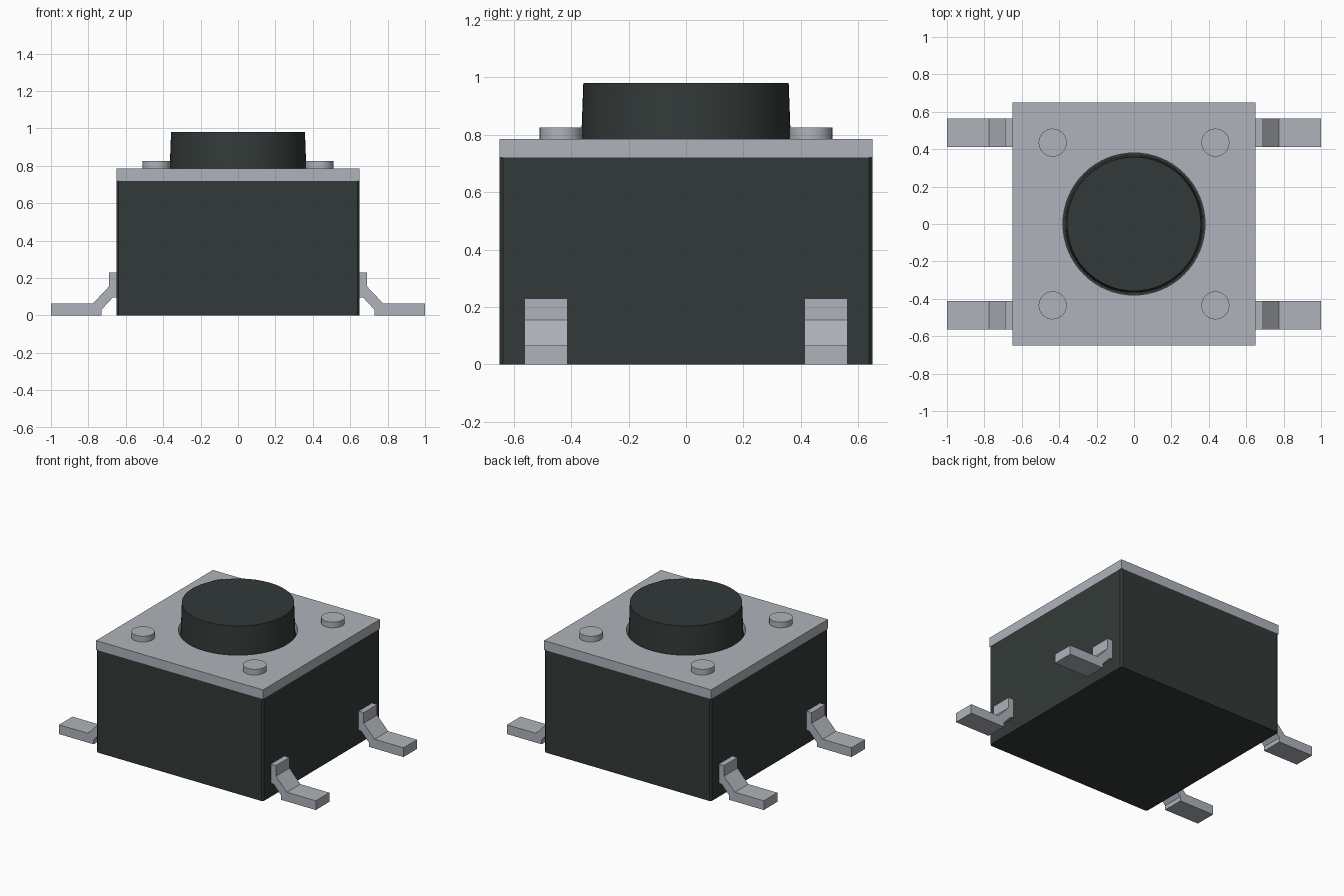
import bpy, bmesh, math

cube = bpy.data.objects.get("Cube")
if cube:
    bpy.data.objects.remove(cube, do_unlink=True)


def material(name, rgb):
    m = bpy.data.materials.new(name)
    m.use_nodes = True
    m.diffuse_color = (*rgb, 1)
    m.node_tree.nodes["Principled BSDF"].inputs["Base Color"].default_value = (*rgb, 1)
    return m


METAL = material("grey metal", (0.43, 0.45, 0.49))
PLASTIC = material("dark plastic", (0.032, 0.042, 0.04))
HALF = 0.65


def finish(name, bm, mat, smooth=False):
    bmesh.ops.recalc_face_normals(bm, faces=bm.faces)
    mesh = bpy.data.meshes.new(name)
    bm.to_mesh(mesh)
    bm.free()
    mesh.materials.append(mat)
    ob = bpy.data.objects.new(name, mesh)
    bpy.context.collection.objects.link(ob)
    if smooth:
        bpy.ops.object.select_all(action="DESELECT")
        ob.select_set(True)
        bpy.context.view_layer.objects.active = ob
        bpy.ops.object.shade_smooth_by_angle(angle=math.radians(30))
    return ob


def loop(bm, points):
    verts = [bm.verts.new(p) for p in points]
    return [bm.edges.new((v, verts[i - 1])) for i, v in enumerate(verts)]


def extrude(bm, vec):
    out = bmesh.ops.extrude_face_region(bm, geom=bm.faces[:])
    moved = [g for g in out["geom"] if isinstance(g, bmesh.types.BMVert)]
    bmesh.ops.translate(bm, vec=vec, verts=moved)


def cylinder(name, x, y, z0, z1, r0, r1, mat, sides):
    bm = bmesh.new()
    bmesh.ops.create_cone(bm, cap_ends=True, segments=sides,
                          radius1=r0, radius2=r1, depth=z1 - z0)
    bmesh.ops.translate(bm, vec=(x, y, (z0 + z1) / 2), verts=bm.verts)
    finish(name, bm, mat, True)


# Housing with slightly eased vertical corners
bm = bmesh.new()
bmesh.ops.create_cube(bm, size=1)
bmesh.ops.scale(bm, vec=(2 * HALF, 2 * HALF, 0.72), verts=bm.verts)
bmesh.ops.translate(bm, vec=(0, 0, 0.36), verts=bm.verts)
upright = [e for e in bm.edges if abs(e.verts[0].co.z - e.verts[1].co.z) > 0.1]
bmesh.ops.bevel(bm, geom=upright, offset=0.012, segments=1, affect="EDGES")
finish("housing", bm, PLASTIC)

# Metal cover plate with a round opening
bm = bmesh.new()
edges = loop(bm, [(x * HALF, y * HALF, 0.72)
                  for x, y in ((-1, -1), (1, -1), (1, 1), (-1, 1))])
turns = [i * math.tau / 64 for i in range(64)]
edges += loop(bm, [(0.38 * math.cos(a), 0.38 * math.sin(a), 0.72) for a in turns])
bmesh.ops.triangle_fill(bm, edges=edges, use_beauty=True)
extrude(bm, (0, 0, 0.065))
finish("cover_plate", bm, METAL)

# Tapered push button
cylinder("button", 0, 0, 0.71, 0.98, 0.368, 0.358, PLASTIC, 64)

# Corner rivets and bent leads
LEAD = [(0.64, 0.23), (0.69, 0.23), (0.69, 0.155), (0.775, 0.065), (1, 0.065),
        (1, 0), (0.73, 0), (0.73, 0.03), (0.67, 0.095), (0.64, 0.095)]
for sx, side in ((1, "left"), (-1, "right")):
    for sy, end in ((-1, "front"), (1, "back")):
        cylinder(f"{end}_{side}_rivet", sx * 0.435, sy * 0.435,
                 0.78, 0.825, 0.075, 0.075, METAL, 32)
        bm = bmesh.new()
        bm.faces.new([bm.verts.new((sx * x, sy * 0.488 - 0.075, z)) for x, z in LEAD])
        extrude(bm, (0, 0.15, 0))
        finish(f"{end}_{side}_lead", bm, METAL)
